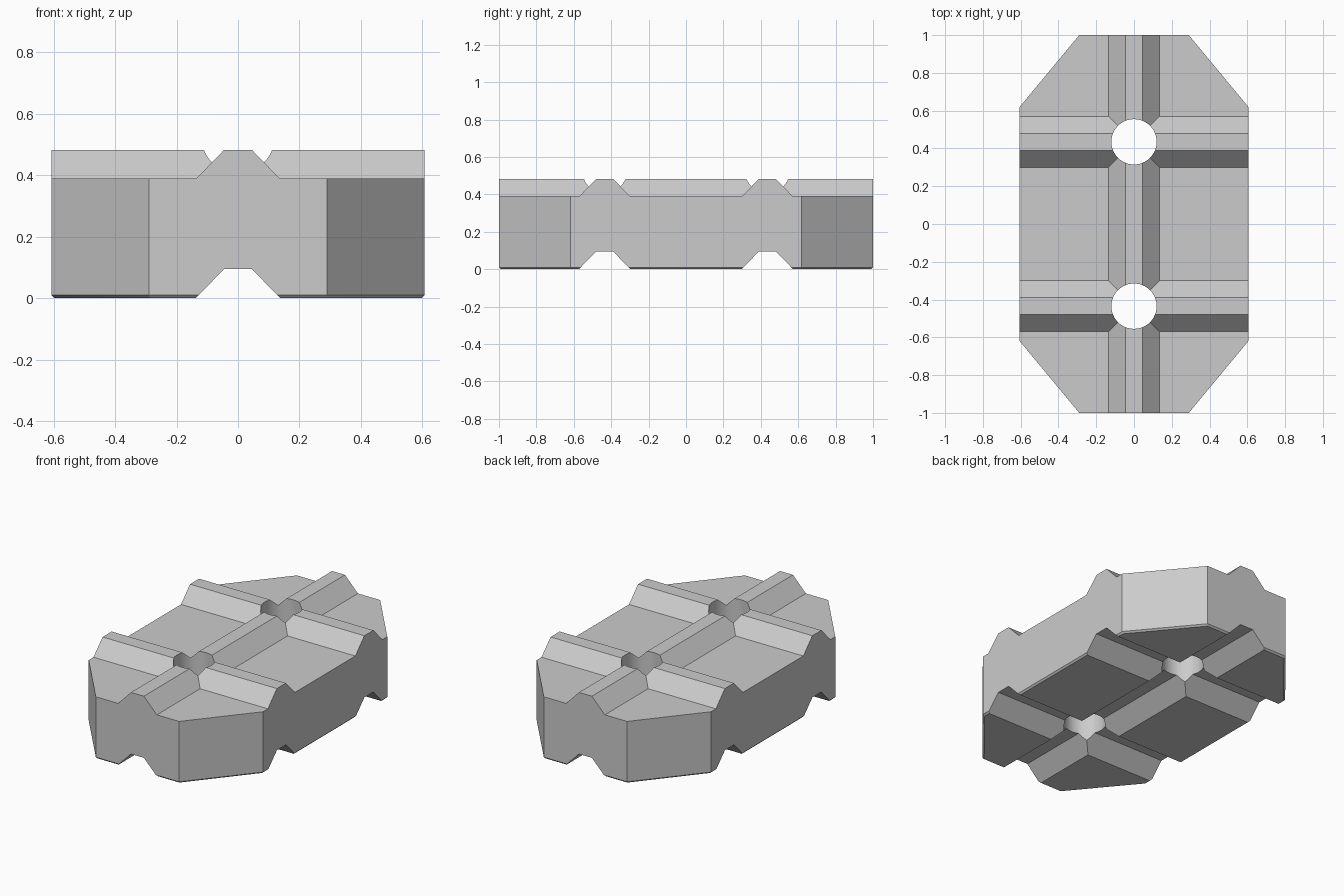
import bpy
import bmesh
from mathutils import Matrix

default = bpy.data.objects.get("Cube")
if default and default.type == 'MESH':
    bpy.data.objects.remove(default, do_unlink=True)

# Main sizes
HALF_X, HALF_Y = 0.607, 1.0
DECK, TOP = 0.39, 0.483
HOLE_Y = 0.435
REACH = 1.5

grey = bpy.data.materials.new("light_grey")
grey.use_nodes = True
colour = (0.6, 0.6, 0.6, 1)
grey.diffuse_color = colour
grey.node_tree.nodes["Principled BSDF"].inputs["Base Color"].default_value = colour


def make_object(name, bm):
    bmesh.ops.recalc_face_normals(bm, faces=bm.faces)
    mesh = bpy.data.meshes.new(name)
    bm.to_mesh(mesh)
    bm.free()
    mesh.materials.append(grey)
    obj = bpy.data.objects.new(name, mesh)
    bpy.context.collection.objects.link(obj)
    return obj


def loft(name, rings):
    """Closed solid through matching rings of points."""
    bm = bmesh.new()
    loops = [[bm.verts.new(p) for p in ring] for ring in rings]
    n = len(loops[0])
    for a, b in zip(loops, loops[1:]):
        for i in range(n):
            j = (i + 1) % n
            bm.faces.new((a[i], a[j], b[j], b[i]))
    bm.faces.new(loops[0])
    bm.faces.new(loops[-1])
    return make_object(name, bm)


def bar(name, profile, along_x, offset=0):
    """Trapezoid bar running along x or y."""
    def place(u, v, z):
        return (v, u + offset, z) if along_x else (u + offset, v, z)
    return loft(name, [[place(u, v, z) for u, z in profile] for v in (-REACH, REACH)])


def combine(target, tool, operation):
    mod = target.modifiers.new(operation.title(), 'BOOLEAN')
    mod.operation = operation
    mod.solver = 'EXACT'
    mod.object = tool
    bpy.context.view_layer.objects.active = target
    bpy.ops.object.modifier_apply(modifier=mod.name)
    bpy.data.objects.remove(tool, do_unlink=True)


def outline(inset, z):
    x, y = HALF_X - inset, HALF_Y - inset
    cx, cy = 0.29 - inset * 0.5, 0.618 - inset * 0.5
    quarter = [(x, cy), (cx, y)]
    points = quarter + [(-a, b) for a, b in reversed(quarter)]
    points += [(-a, -b) for a, b in points]
    return [(a, b, z) for a, b in points]


# Oversized slab, later trimmed to the outline
bm = bmesh.new()
bmesh.ops.create_cube(bm, size=1, matrix=Matrix.Translation((0, 0, DECK / 2 - 0.1))
                      @ Matrix.Diagonal((2, 2.6, DECK + 0.2, 1)))
block = make_object("paving_block", bm)

# Raised ridges on top and matching grooves underneath
ridge = [(-0.135, 0.3), (0.135, 0.3), (0.135, DECK), (0.045, TOP), (-0.045, TOP), (-0.135, DECK)]
groove = [(-0.235, -0.1), (0.235, -0.1), (0.045, 0.095), (-0.045, 0.095)]
runs = [(False, 0), (True, HOLE_Y), (True, -HOLE_Y)]
for along_x, offset in runs:
    combine(block, bar("ridge", ridge, along_x, offset), 'UNION')
for along_x, offset in runs:
    combine(block, bar("groove_cutter", groove, along_x, offset), 'DIFFERENCE')

# Trim to the cut-corner outline with a fine bevel at the foot
combine(block, loft("outline_trim", [outline(0.01, 0), outline(0, 0.01), outline(0, 0.8)]), 'INTERSECT')

# Round holes through the ridge crossings
for side in (-1, 1):
    bm = bmesh.new()
    bmesh.ops.create_cone(bm, cap_ends=True, segments=48, radius1=0.12, radius2=0.12,
                          depth=2, matrix=Matrix.Translation((0, side * HOLE_Y, 0)))
    combine(block, make_object("hole_cutter", bm), 'DIFFERENCE')

# Smooth hole walls, crisp edges elsewhere
bpy.ops.object.select_all(action='DESELECT')
block.select_set(True)
bpy.context.view_layer.objects.active = block
bpy.ops.object.shade_smooth_by_angle(angle=0.5)
